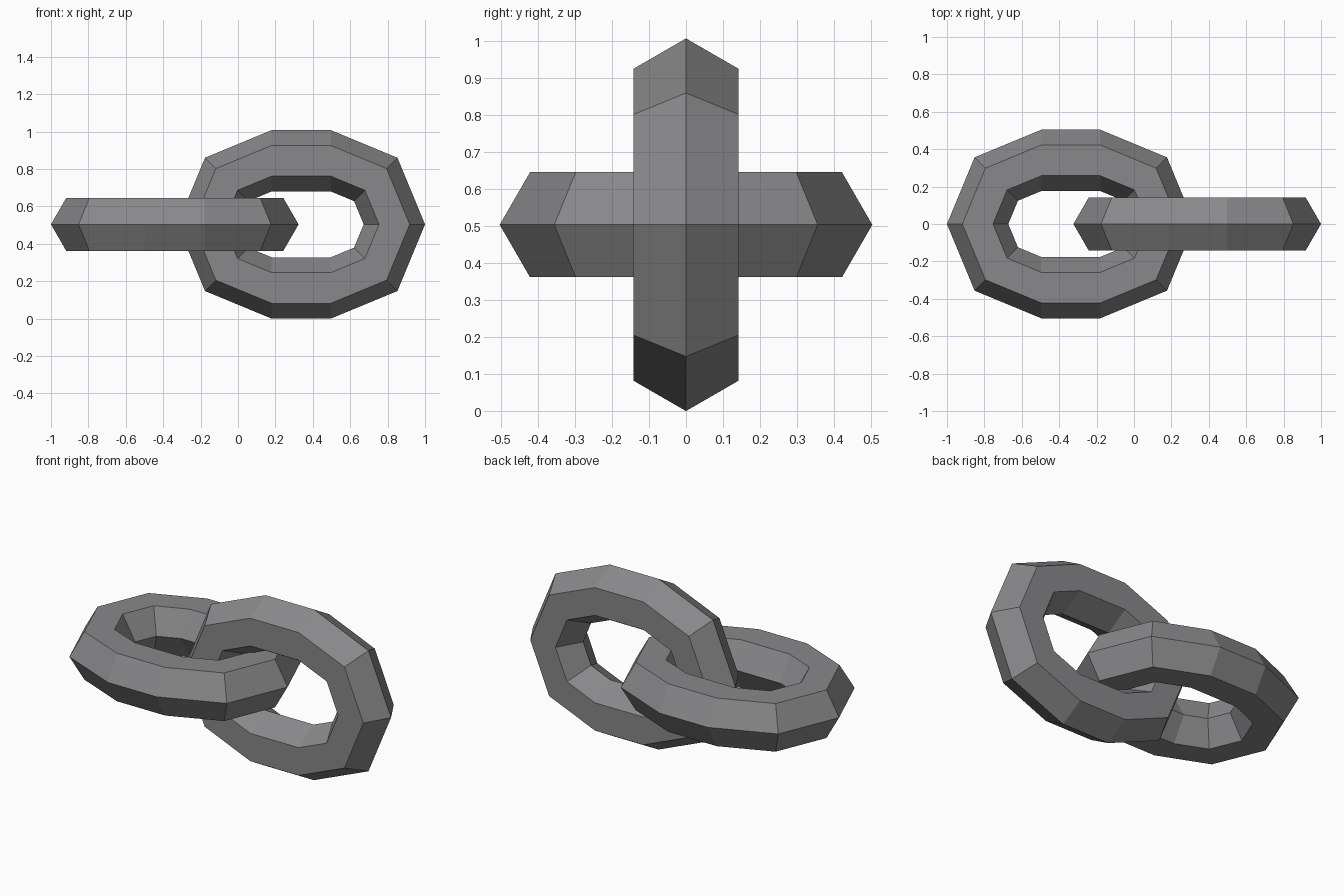
import bpy, bmesh, math
from mathutils import Vector, Matrix

if "Cube" in bpy.data.objects:
    bpy.data.objects.remove(bpy.data.objects["Cube"])

steel = bpy.data.materials.new("dark grey steel")
steel.diffuse_color = (0.25, 0.245, 0.253, 1)
steel.use_nodes = True
steel.node_tree.nodes["Principled BSDF"].inputs["Base Color"].default_value = steel.diffuse_color

RING, TUBE = 0.340, 0.164      # bend radius and hexagonal bar radius
HALF_STRAIGHT = 0.158          # half length of the straight sides
OFFSET = 0.338                 # link centre from the origin
HEIGHT = RING + TUBE           # centre height above the ground


def chain_link(name, matrix):
    """Oval link lying flat in xy: two half octagons joined by straight bars."""
    bm = bmesh.new()
    rings = []
    for side, start in ((1, -90), (-1, 90)):
        for i in range(5):
            a = math.radians(start + 45 * i)
            ring = []
            for k in range(6):
                b = math.radians(60 * k)
                r = RING + TUBE * math.cos(b)
                p = Vector((side * HALF_STRAIGHT + r * math.cos(a),
                            r * math.sin(a), TUBE * math.sin(b)))
                ring.append(bm.verts.new(p))
            rings.append(ring)
    for i, ring in enumerate(rings):
        nxt = rings[(i + 1) % len(rings)]
        for k in range(6):
            j = (k + 1) % 6
            bm.faces.new((ring[k], nxt[k], nxt[j], ring[j]))
    bmesh.ops.transform(bm, matrix=matrix, verts=bm.verts)
    bmesh.ops.recalc_face_normals(bm, faces=bm.faces)
    mesh = bpy.data.meshes.new(name)
    bm.to_mesh(mesh)
    bm.free()
    mesh.materials.append(steel)
    obj = bpy.data.objects.new(name, mesh)
    bpy.context.collection.objects.link(obj)


# flat link on the left, upright link threaded through it on the right
chain_link("flat_link", Matrix.Translation((-OFFSET, 0, HEIGHT)))
chain_link("upright_link", Matrix.Translation((OFFSET, 0, HEIGHT))
           @ Matrix.Rotation(math.pi / 2, 4, 'X'))
